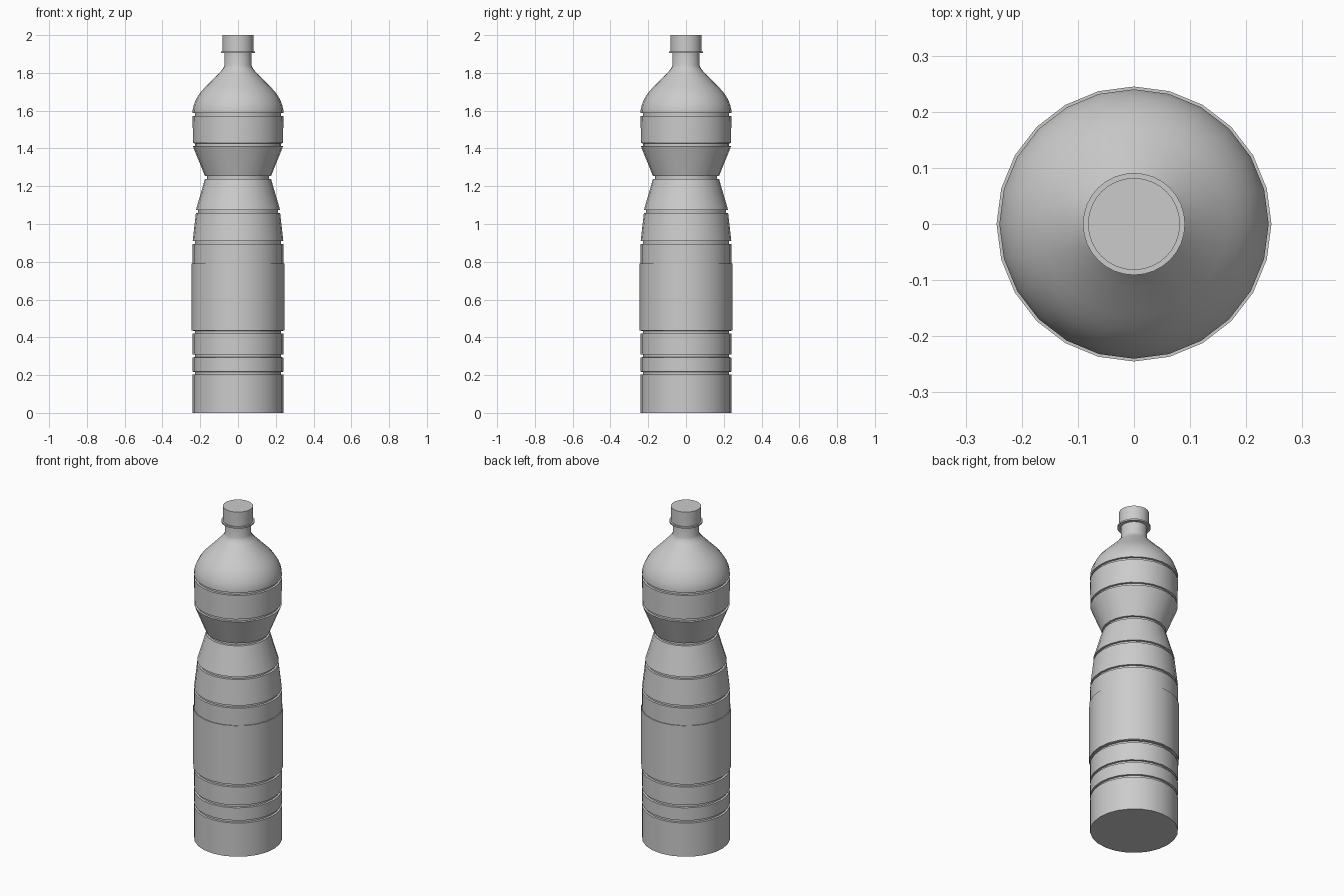
import bpy, bmesh, math

cube = bpy.data.objects.get("Cube")
if cube:
    bpy.data.objects.remove(cube, do_unlink=True)

grey = bpy.data.materials.new("plain grey")
grey.use_nodes = True
colour = (0.6, 0.6, 0.6, 1)
grey.diffuse_color = colour
grey.node_tree.nodes["Principled BSDF"].inputs["Base Color"].default_value = colour


def lathe(name, profile, sides, angle=30):
    """Revolve (radius, height) points about z and cap both ends."""
    bm = bmesh.new()
    rings = []
    for r, z in profile:
        rings.append([bm.verts.new((r * math.cos(2 * math.pi * i / sides),
                                    r * math.sin(2 * math.pi * i / sides), z))
                      for i in range(sides)])
    for low, high in zip(rings, rings[1:]):
        for i in range(sides):
            j = (i + 1) % sides
            bm.faces.new((low[i], low[j], high[j], high[i]))
    bm.faces.new(rings[0][::-1])
    bm.faces.new(rings[-1])
    mesh = bpy.data.meshes.new(name)
    bm.to_mesh(mesh)
    bm.free()
    mesh.materials.append(grey)
    obj = bpy.data.objects.new(name, mesh)
    bpy.context.collection.objects.link(obj)
    bpy.ops.object.select_all(action="DESELECT")
    obj.select_set(True)
    bpy.context.view_layer.objects.active = obj
    bpy.ops.object.shade_smooth_by_angle(angle=math.radians(angle))
    return obj


# Body: plain bands separated by narrow moulded grooves
grooves = [(0.24, 0.21), (0.24, 0.302), (0.24, 0.427), (0.24, 0.902),
           (0.223, 1.066), (0.175, 1.246), (0.239, 1.42), (0.24, 1.58)]
half, depth = 0.008, 0.012
body = [(0.24, 0)]
for r, z in grooves:
    body += [(r, z - half), (r - depth, z - half + 0.001),
             (r - depth, z + half - 0.001), (r, z + half)]

# Rounded shoulder and neck
body += [(0.24, 1.605), (0.234, 1.63), (0.224, 1.656), (0.209, 1.682),
         (0.19, 1.707), (0.167, 1.731), (0.142, 1.756), (0.116, 1.783),
         (0.09, 1.81), (0.077, 1.826), (0.072, 1.84), (0.072, 1.91)]
lathe("bottle_body", body, 24)

# Wrapped label, slightly proud of the body
lathe("label", [(0.238, 0.437), (0.245, 0.437), (0.245, 0.79), (0.238, 0.79)], 24)

# Neck ring and screw cap
lathe("neck_ring", [(0.091, 1.905), (0.091, 1.914)], 32)
lathe("screw_cap", [(0.082, 1.912), (0.082, 2.0)], 32)
